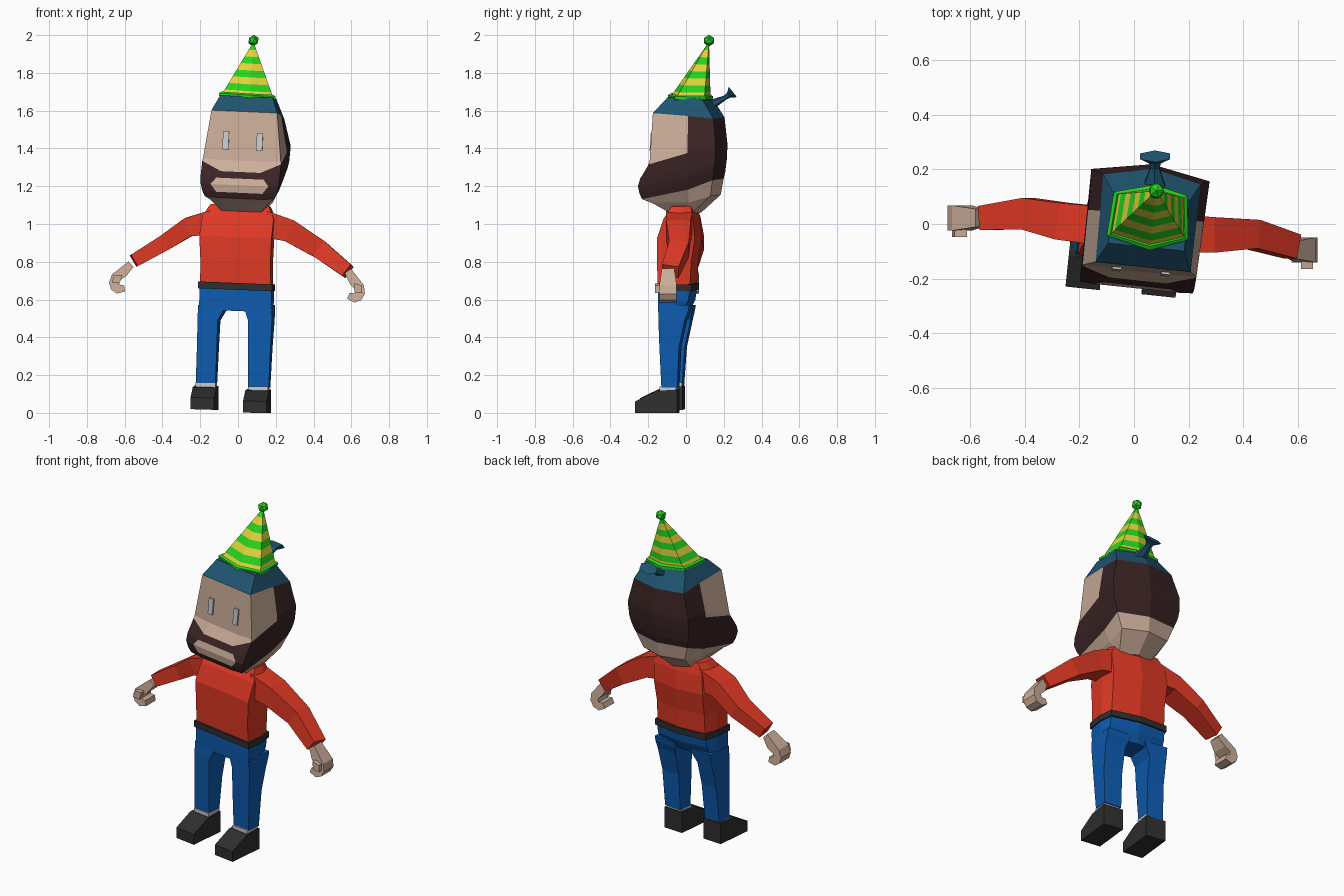
import bpy, bmesh, math
from mathutils import Vector, Matrix

if "Cube" in bpy.data.objects:
    bpy.data.objects.remove(bpy.data.objects["Cube"])

COLOURS = {
    "skin": (.60, .42, .32), "red": (.74, .04, .018), "blue": (.004, .105, .43),
    "cap_blue": (.014, .09, .165), "hair_brown": (.042, .017, .018),
    "charcoal": (.028, .028, .028), "light_grey": (.58, .59, .61),
    "green": (.02, .66, .013), "yellow": (.75, .65, .045),
}
MATS = {}
for n, c in COLOURS.items():
    MATS[n] = bpy.data.materials.new(n)
    MATS[n].diffuse_color = (*c, 1)

YAW = math.radians(6)
C, S = math.cos(YAW), math.sin(YAW)


def turned(x, y, z, cx=0.0, roll=0.0):
    """Turn a body point slightly clockwise about the vertical axis."""
    return Vector((cx + x * C + y * S, -x * S + y * C, z - roll * x))


def finish(name, bm, mats):
    bmesh.ops.recalc_face_normals(bm, faces=bm.faces)
    me = bpy.data.meshes.new(name)
    bm.to_mesh(me)
    bm.free()
    ob = bpy.data.objects.new(name, me)
    for m in mats:
        me.materials.append(MATS[m])
    bpy.context.collection.objects.link(ob)
    return ob


def loft(name, rings, mats, rule=lambda i, j: 0):
    """Skin equal-length rings; rule(band, segment) picks the colour."""
    bm = bmesh.new()
    vs = [[bm.verts.new(p) for p in r] for r in rings]
    n = len(vs[0])
    for i in range(len(vs) - 1):
        for j in range(n):
            k = (j + 1) % n
            f = bm.faces.new((vs[i][j], vs[i][k], vs[i + 1][k], vs[i + 1][j]))
            f.material_index = rule(i, j)
    bm.faces.new(vs[0]).material_index = rule(0, 0)
    bm.faces.new(vs[-1]).material_index = rule(len(vs) - 2, 0)
    return finish(name, bm, mats)


def tube(name, secs, mat, sides=4):
    """Limb through (centre, width, height) sections, square to its path."""
    pts = [Vector(s[0]) for s in secs]
    rings = []
    for i, (_, w, h) in enumerate(secs):
        d = (pts[min(i + 1, len(pts) - 1)] - pts[max(i - 1, 0)]).normalized()
        side = Vector((0, 1, 0)) if abs(d.x) > .5 else Vector((1, 0, 0))
        side = (side - d * side.dot(d)).normalized()
        up = d.cross(side)
        k = 1 / math.cos(math.pi / sides) if sides == 4 else 1
        ring = []
        for j in range(sides):
            a = 2 * math.pi * (j + .5) / sides
            ring.append(pts[i] + side * (k * math.cos(a) * w / 2) + up * (k * math.sin(a) * h / 2))
        rings.append(ring)
    return loft(name, rings, [mat])


def box_ring(z, x0, x1, y0, y1):
    cx, cy = (x0 + x1) / 2, (y0 + y1) / 2
    w, d = (x1 - x0) / 2, (y1 - y0) / 2
    return [turned(sx * w, sy * d, z, cx) + Vector((0, cy, 0))
            for sx, sy in ((-1, -1), (1, -1), (1, 1), (-1, 1))]


def body_ring(z, hw, yf, yb, cx=0.0, roll=.04):
    return [turned(x, y, z, cx, roll) for x, y in
            ((-hw, yf), (hw, yf), (hw * 1.02, (yf + yb) / 2), (hw * .92, yb - .02),
             (0, yb), (-hw * .92, yb - .02), (-hw * 1.02, (yf + yb) / 2))]


# Sweater, belt and trousers
loft("sweater", [body_ring(.67, .188, -.13, .058), body_ring(.80, .186, -.135, .065),
                 body_ring(.93, .192, -.135, .085), body_ring(1.035, .19, -.10, .075, .01),
                 body_ring(1.10, .155, -.06, .06, .015)], ["red"])
loft("belt", [body_ring(.652, .197, -.14, .068), body_ring(.688, .197, -.14, .068)], ["charcoal"])
loft("trouser_hips", [body_ring(.665, .19, -.13, .06), body_ring(.60, .192, -.13, .05),
                      body_ring(.54, .19, -.128, .02, -.005)], ["blue"])
LEGS = {
    "left": ((.57, -.203, -.06, -.115, .045), (.54, -.205, -.07, -.115, .04),
             (.49, -.207, -.10, -.115, .03), (.35, -.212, -.106, -.11, 0),
             (.145, -.22, -.115, -.10, -.015)),
    "right": ((.57, .04, .188, -.138, .025), (.54, .045, .188, -.14, .02),
              (.49, .06, .187, -.14, 0), (.35, .058, .178, -.135, -.03),
              (.135, .058, .167, -.125, -.04)),
}
for side, rows in LEGS.items():
    loft(side + "_trouser_leg", [box_ring(*r) for r in rows], ["blue"])

# Socks and shoes
SHOE = ((-.225, 0), (-.225, .062), (-.11, .118), (0, .125), (0, 0))
for side, cx, cy, cz in (("left", -.165, -.012, .018), ("right", .113, -.04, 0)):
    rings = [[turned(x, y, z + cz - .03 * x, cx) + Vector((0, cy, 0)) for y, z in SHOE]
             for x in (-.063, .063)]
    loft(side + "_shoe", rings, ["charcoal"])
    b = (cx - .054, cx + .05, cy - .095, cy - .006)
    loft(side + "_sock", [box_ring(.11 + cz, *b), box_ring(.14 + cz, *b)], ["light_grey"])

# Sleeves
tube("left_sleeve", [((-.13, -.005, 1.01), .14, .13), ((-.26, .01, .985), .135, .10),
                     ((-.39, .038, .90), .115, .085), ((-.552, .022, .805), .088, .07)], "red")
tube("right_sleeve", [((.14, -.035, 1.0), .14, .14), ((.27, -.04, .965), .13, .12),
                      ((.43, -.037, .868), .105, .10), ((.582, -.083, .75), .09, .075)], "red")

# Curled hands: hooked profile (outward, up) given thickness, plus a thumb
HOOK = ((.013, .012), (.1, -.057), (.116, -.10), (.105, -.137), (.073, -.158), (.03, -.147),
        (.036, -.115), (.063, -.11), (.063, -.09), (.026, -.068), (-.014, -.018))
THUMB = ((.045, -.06), (.09, -.06), (.1, -.10), (.06, -.105))


def hand(side, sx, wx, wy, wz, ang):
    ca, sa = math.cos(ang), math.sin(ang)

    def place(u, z, y):
        return Vector((wx + sx * (u * ca + z * sa), wy + y, wz + z * ca - u * sa))
    rings = [[place(u, z, s * (.033 if z > -.03 else .046)) for u, z in HOOK] for s in (-1, 1)]
    loft(side + "_hand", rings, ["skin"])
    loft(side + "_thumb", [[place(u, z, y) for u, z in THUMB] for y in (-.07, -.04)], ["skin"])


hand("left", -1, -.567, .022, .79, 0)
hand("right", 1, .583, -.095, .755, .24)

# Head: rows of z mid, z front corner, z cheek, z back, front and back half widths,
# front y, back y, width share of the middle front column
HEAD = (
    (1.06, 1.06, 1.06, 1.06, .10, .10, -.07, .08, .6),
    (1.115, 1.12, 1.12, 1.155, .155, .15, -.17, .185, .6),
    (1.135, 1.14, 1.19, 1.24, .185, .185, -.218, .20, .6),
    (1.165, 1.17, 1.23, 1.28, .198, .20, -.23, .21, .62),
    (1.205, 1.21, 1.26, 1.31, .208, .21, -.237, .213, .74),
    (1.24, 1.25, 1.30, 1.34, .21, .215, -.228, .217, .6),
    (1.275, 1.325, 1.385, 1.40, .21, .218, -.208, .22, .5),
    (1.335, 1.34, 1.41, 1.43, .207, .217, -.175, .22, .5),
    (1.595, 1.595, 1.58, 1.565, .175, .18, -.158, .205, .5),
    (1.675, 1.675, 1.675, 1.668, .14, .14, -.085, .14, .5),
)


def head_point(x, y, z):
    return turned(x, y, z, .03 + (z - 1.15) * .045, .045)


def head_ring(zm, zf, zc, zb, wf, wb, yf, yb, u):
    yo = yf + (zf - zm) * .65
    wc = (wf + wb) / 2
    return [head_point(*p) for p in
            ((-wf, yo, zf), (-u * wf, yf, zm), (u * wf, yf, zm), (wf, yo, zf),
             (wc, .03, zc), (wb, yb - .04, zb), (0, yb, zb), (-wb, yb - .04, zb), (-wc, .03, zc))]


def head_colour(i, j):
    if i >= 8:
        return 2                                   # cap
    if 2 <= i <= 5:
        return 0 if j == 1 and i in (3, 4) else 1  # beard around mouth
    return 1 if i in (6, 7) and 4 <= j <= 7 else 0  # hair at the back


loft("head", [head_ring(*r) for r in HEAD], ["skin", "hair_brown", "cap_blue"], head_colour)

# Eyes: thin upright plates lying on the face
for side, x in (("left", -.09), ("right", .09)):
    rings = [[head_point(x + a, b - .067 * (1.438 - z) - .1715, z)
              for a, b in ((-.016, -.008), (.016, -.008), (.016, .001), (-.016, .001))]
             for z in (1.391, 1.485)]
    loft(side + "_eye", rings, ["light_grey"])

# Cap knot flaring out behind
tube("cap_knot", [((.075, .14, 1.635), .09, .05), ((.076, .205, 1.668), .04, .025),
                  ((.077, .226, 1.682), .05, .03), ((.077, .248, 1.699), .125, .07)],
     "cap_blue", 6)

# Party hat: leaning six-sided cone with alternating bands
BASE = [Vector(p) for p in ((-.087, -.037, 1.684), (.058, -.082, 1.674), (.187, -.052, 1.667),
                            (.183, .097, 1.665), (.072, .13, 1.668), (-.062, .11, 1.678))]
TIP = Vector((.082, .122, 1.965))
STEPS = [0, .10] + [.10 + .125 * k for k in range(1, 8)]
loft("party_hat", [[p.lerp(TIP, t) for p in BASE] for t in STEPS],
     ["yellow", "green"], lambda i, j: i % 2)

# Rolled rim: small diamond section swept round the base
mid = sum(BASE, Vector()) / 6
rim = bmesh.new()
loops = []
for p in BASE:
    out = (p - mid).normalized()
    loops.append([rim.verts.new(p + out * a + Vector((0, 0, b)))
                  for a, b in ((.014, -.006), (.014, .008), (0, .017), (-.012, .005), (0, -.014))])
for i in range(6):
    for j in range(5):
        k, m = (i + 1) % 6, (j + 1) % 5
        rim.faces.new((loops[i][j], loops[k][j], loops[k][m], loops[i][m]))
finish("hat_rim", rim, ["green"])

# Pompom
ball = bmesh.new()
bmesh.ops.create_icosphere(ball, subdivisions=1, radius=.031,
                           matrix=Matrix.Translation((.082, .122, 1.971)))
finish("hat_pompom", ball, ["green"])

for m in bpy.data.materials:
    if m.users and not m.is_grease_pencil:
        m.use_nodes = True
        m.node_tree.nodes["Principled BSDF"].inputs["Base Color"].default_value = m.diffuse_color
